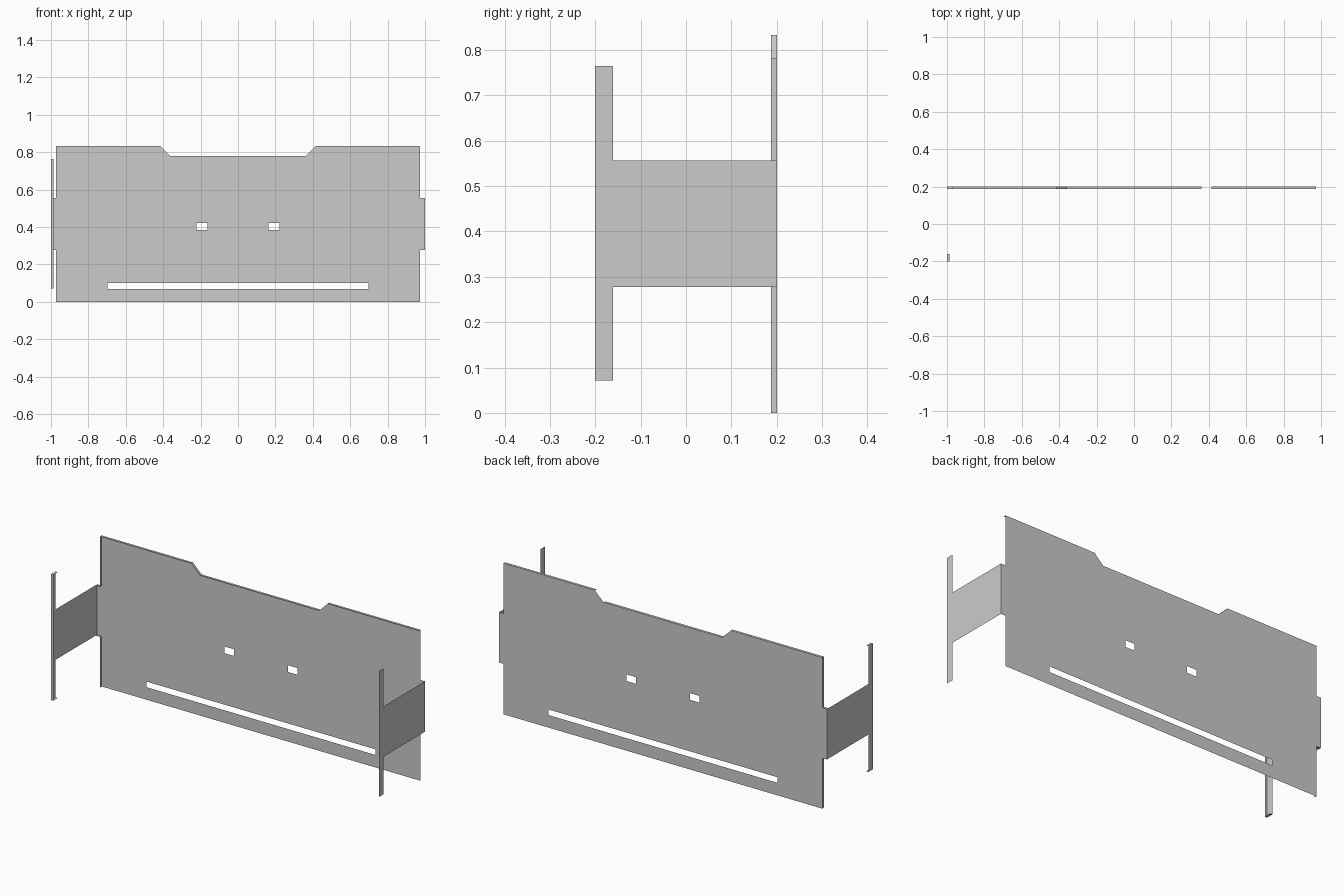
import bpy, bmesh

if "Cube" in bpy.data.objects:
    bpy.data.objects.remove(bpy.data.objects["Cube"])

W, EDGE = 1.0, 0.972           # outer tab half width, panel half width
BACK, LIP = 0.201, 0.014       # panel plane, depth of folded lips
TAB_LOW, TAB_HIGH = 0.278, 0.556
TOP, DIP = 0.833, 0.781


def finish(name, bm):
    mesh = bpy.data.meshes.new(name)
    bm.to_mesh(mesh)
    bm.free()
    obj = bpy.data.objects.new(name, mesh)
    bpy.context.collection.objects.link(obj)
    return obj


def flat_sheet(name, loops, place, normal, lips=(), lip_vec=(0, 0, 0)):
    """Fill an outline (first loop) with holes, then fold lips on chosen outline edges."""
    bm = bmesh.new()
    edges, outline = [], []
    for i, loop in enumerate(loops):
        vs = [bm.verts.new(place(a, b)) for a, b in loop]
        edges += [bm.edges.new((vs[k], vs[(k + 1) % len(vs)])) for k in range(len(vs))]
        if i == 0:
            outline = vs
    bmesh.ops.triangle_fill(bm, edges=edges, use_beauty=True, normal=normal)
    for k in lips:
        a, b = outline[k], outline[(k + 1) % len(outline)]
        c, d = (bm.verts.new([p + q for p, q in zip(v.co, lip_vec)]) for v in (b, a))
        bm.faces.new((a, b, c, d))
    return finish(name, bm)


def rect(a0, a1, b0, b1):
    return [(a0, b0), (a1, b0), (a1, b1), (a0, b1)]


# Back panel: tabbed outline with a dipped top edge, two windows and a long slot
right_half = [(EDGE, 0), (EDGE, TAB_LOW), (W, TAB_LOW), (W, TAB_HIGH),
              (EDGE, TAB_HIGH), (EDGE, TOP), (0.415, TOP), (0.362, DIP)]
outline = right_half + [(-x, z) for x, z in reversed(right_half)]
holes = [rect(-0.222, -0.164, 0.384, 0.421),
         rect(0.164, 0.222, 0.384, 0.421),
         rect(-0.698, 0.698, 0.069, 0.100)]
# lips run along the top edges, the left slope and the left side
flat_sheet("back_panel", [outline] + holes,
           lambda x, z: (x, BACK, z), (0, 1, 0),
           lips=(5, 7, 8, 9, 10, 11, 13, 14), lip_vec=(0, -LIP, 0))

# Side plates: wall running forward into a tall front flange
F0, F1, Z0, Z1 = -BACK, -0.161, 0.071, 0.765
side = [(F0, Z0), (F1, Z0), (F1, TAB_LOW), (BACK, TAB_LOW),
        (BACK, TAB_HIGH), (F1, TAB_HIGH), (F1, Z1), (F0, Z1)]
for name, s, lips in (("left_side_plate", -1, (0, 6, 7)),
                      ("right_side_plate", 1, ())):
    flat_sheet(name, [side], lambda y, z, s=s: (s * W, y, z), (s, 0, 0),
               lips=lips, lip_vec=(-s * LIP, 0, 0))
